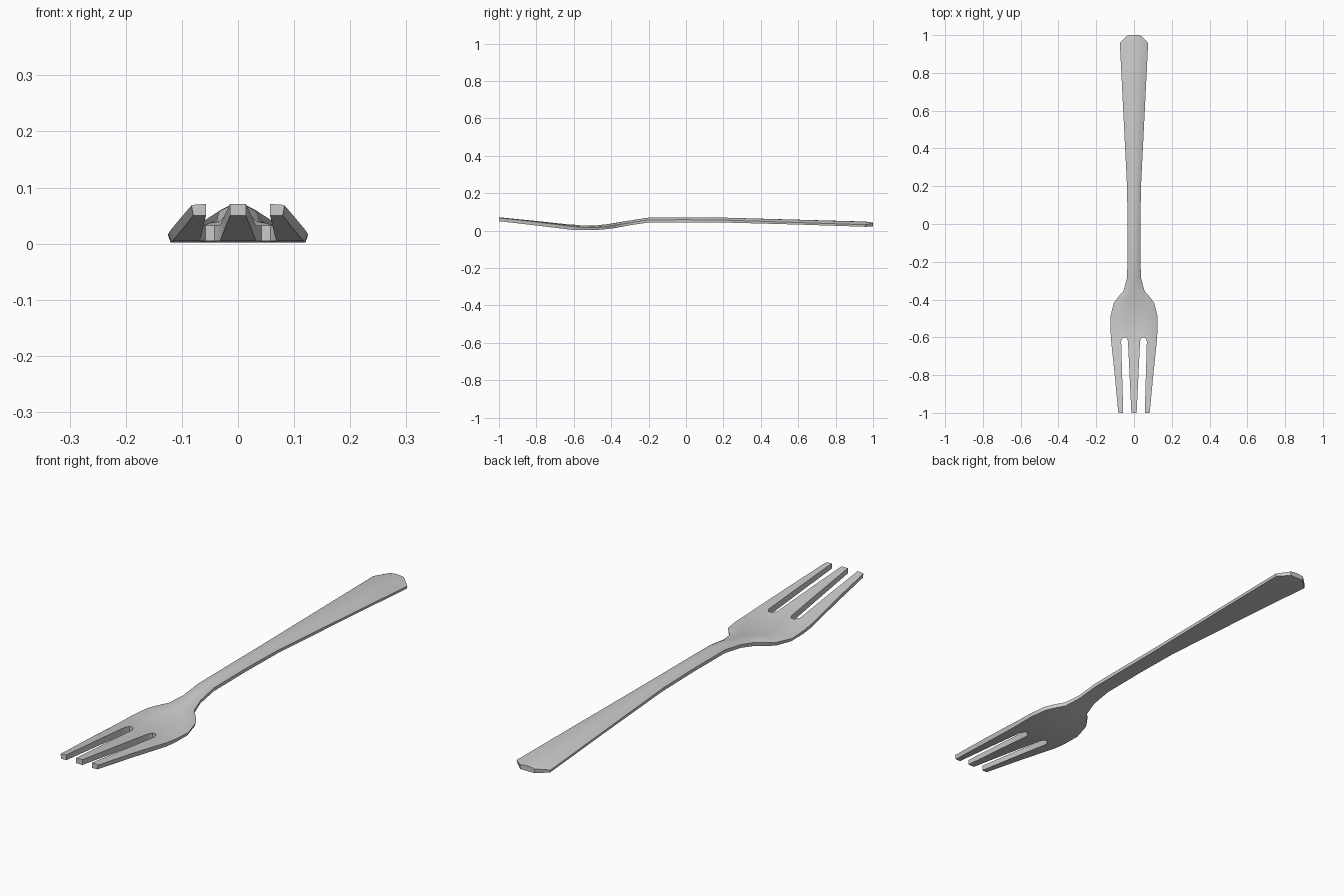
import bpy, bmesh

if "Cube" in bpy.data.objects:
    bpy.data.objects.remove(bpy.data.objects["Cube"])

# Stations along the fork: y, half width, top z, bottom z, crown drop, crown power
ROWS = [
    (-1.00, 0.083, 0.071, 0.050, 0.003, 8),
    (-0.80, 0.102, 0.051, 0.027, 0.005, 8),
    (-0.62, 0.121, 0.032, 0.005, 0.009, 8),
    (-0.57, 0.124, 0.028, 0.002, 0.010, 6),
    (-0.49, 0.125, 0.027, 0.002, 0.012, 6),
    (-0.42, 0.108, 0.034, 0.008, 0.012, 4),
    (-0.39, 0.087, 0.039, 0.012, 0.012, 3),
    (-0.355, 0.056, 0.045, 0.018, 0.012, 2),
    (-0.29, 0.038, 0.055, 0.030, 0.012, 2),
    (-0.20, 0.034, 0.069, 0.043, 0.012, 2),
    (0.00, 0.034, 0.070, 0.044, 0.012, 2),
    (0.20, 0.037, 0.069, 0.043, 0.013, 2),
    (0.60, 0.057, 0.058, 0.032, 0.015, 2),
    (0.96, 0.075, 0.048, 0.020, 0.017, 2),
    (1.00, 0.032, 0.043, 0.022, 0.004, 2),
]
SLOT_ROW = 2          # the slots end at this station
SLOT_COLS = (1, 2, 3)  # columns cut away between the tines


def columns(y, w):
    """x of the lengthwise lines from the centre to the rim."""
    if y < -0.6:
        t = (y + 1) / 0.38
        a = 0.014 + 0.018 * t      # middle tine edge
        b = 0.057 + 0.011 * t      # outer tine inner edge
    else:
        a, b = 0.26 * w, 0.56 * w
    c = b + (w - b) * 0.75
    return [0, a, a + (b - a) * 0.28, a + (b - a) * 0.72, b, c, w]


bm = bmesh.new()
top, bot = [], []
for r, (y, w, zt, zb, drop, power) in enumerate(ROWS):
    tr, br = [], []
    for c, x in enumerate(columns(y, w)):
        # rounded slot ends
        yy = y + 0.02 if r == SLOT_ROW and c in (2, 3) else y
        tr.append(bm.verts.new((x, yy, zt - drop * (x / w) ** power)))
        br.append(bm.verts.new((x * (0.96 if c == 6 else 1), yy, zb)))
    top.append(tr)
    bot.append(br)

# Top and bottom skins, with walls wherever a cell has no neighbour
cells = {(r, c) for r in range(len(ROWS) - 1) for c in range(6)
         if not (r < SLOT_ROW and c in SLOT_COLS)}
for r, c in cells:
    loop = [(r, c), (r, c + 1), (r + 1, c + 1), (r + 1, c)]
    bm.faces.new([top[i][j] for i, j in loop])
    bm.faces.new([bot[i][j] for i, j in reversed(loop)])
    for k, n in enumerate([(r - 1, c), (r, c + 1), (r + 1, c), (r, c - 1)]):
        if n in cells or n[1] < 0:
            continue
        (i, j), (p, q) = loop[k], loop[(k + 1) % 4]
        bm.faces.new([bot[i][j], bot[p][q], top[p][q], top[i][j]])

mesh = bpy.data.meshes.new("fork")
bm.to_mesh(mesh)
bm.free()
fork = bpy.data.objects.new("fork", mesh)
bpy.context.collection.objects.link(fork)

# Steel colour
steel = bpy.data.materials.new("light grey steel")
steel.diffuse_color = (0.6, 0.6, 0.6, 1)
steel.use_nodes = True
steel.node_tree.nodes["Principled BSDF"].inputs["Base Color"].default_value = steel.diffuse_color
mesh.materials.append(steel)

# Smooth top with crisp rims, mirrored across the middle
bpy.context.view_layer.objects.active = fork
fork.select_set(True)
bpy.ops.object.shade_smooth_by_angle(angle=0.6)
mirror = fork.modifiers.new("mirror", 'MIRROR')
mirror.use_axis[0] = True
mirror.merge_threshold = 0.0005
